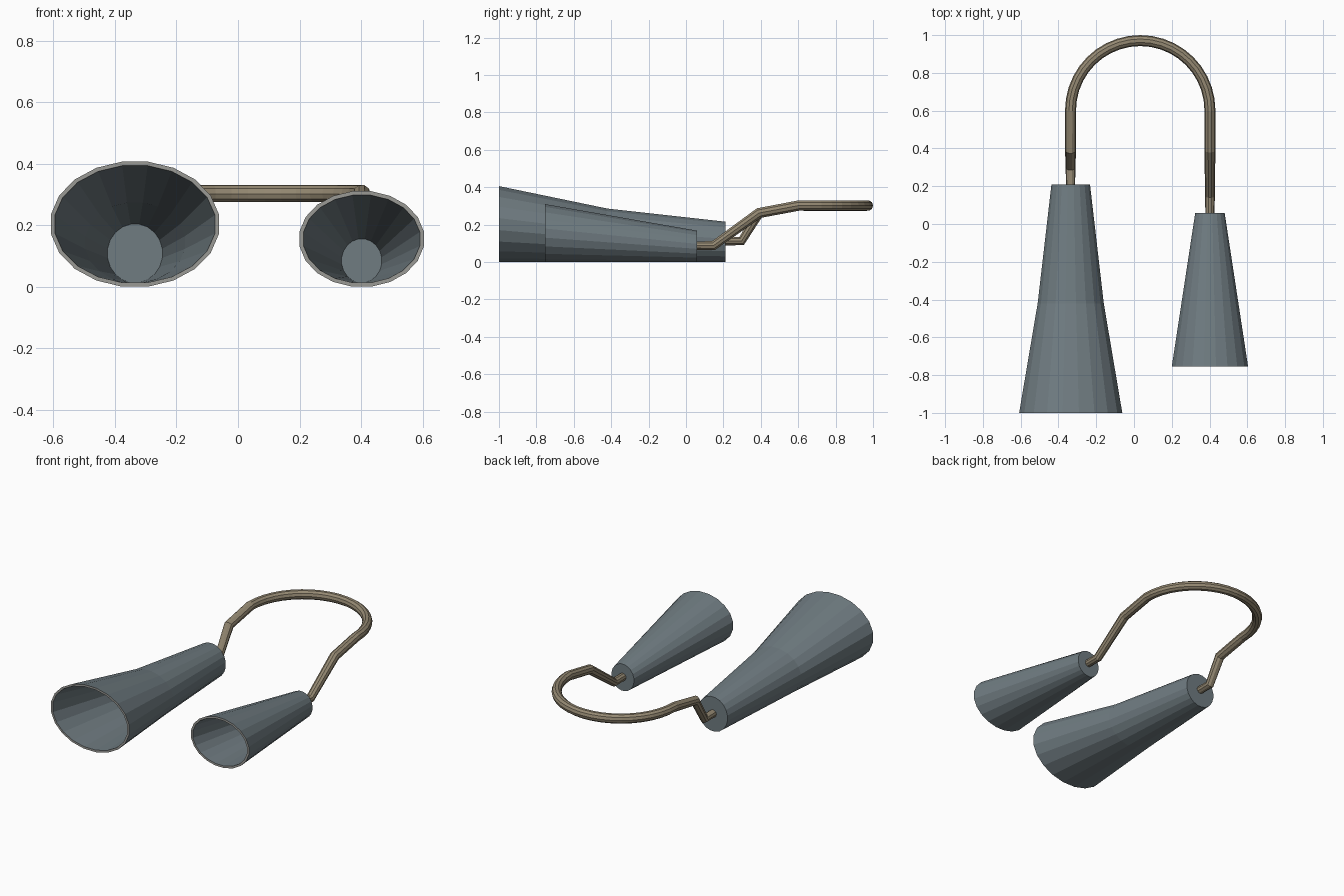
import bpy, bmesh, math

if "Cube" in bpy.data.objects:
    bpy.data.objects.remove(bpy.data.objects["Cube"])

def material(name, rgb):
    m = bpy.data.materials.new(name)
    m.diffuse_color = (*rgb, 1)
    m.use_nodes = True
    m.node_tree.nodes["Principled BSDF"].inputs["Base Color"].default_value = m.diffuse_color
    return m

STEEL = material("painted_steel", (0.16, 0.20, 0.22))
RIM = material("bare_rim", (0.32, 0.32, 0.30))
BRASS = material("handle_metal", (0.30, 0.25, 0.17))
SIDES = 20
WALL = 0.013

def ring(bm, x, y, rx, rz, inset=0.0):
    # oval section resting on z = 0, flats at top, bottom and sides
    k = 1 / math.cos(math.pi / SIDES)
    angles = [(i + 0.5) * 2 * math.pi / SIDES for i in range(SIDES)]
    return [bm.verts.new((x + (rx - inset) * k * math.cos(a), y,
                          rz + (rz - inset) * k * math.sin(a))) for a in angles]

def bell(name, x, sections):
    # sections: (y, half width, half height) from mouth to closed end
    bm = bmesh.new()
    outer = [ring(bm, x, y, rx, rz) for y, rx, rz in sections]
    inner = [ring(bm, x, y - (WALL if i == len(sections) - 1 else 0), rx, rz, WALL)
             for i, (y, rx, rz) in enumerate(sections)]
    loops = inner[::-1] + outer
    for n, (a, b) in enumerate(zip(loops, loops[1:])):
        for i in range(SIDES):
            j = (i + 1) % SIDES
            f = bm.faces.new((a[i], a[j], b[j], b[i]))
            f.material_index = 1 if n == len(inner) - 1 else 0
    bm.faces.new(inner[-1])
    bm.faces.new(outer[-1])
    bmesh.ops.recalc_face_normals(bm, faces=bm.faces)
    me = bpy.data.meshes.new(name)
    bm.to_mesh(me)
    bm.free()
    me.materials.append(STEEL)
    me.materials.append(RIM)
    bpy.context.collection.objects.link(bpy.data.objects.new(name, me))

# Bells
bell("large_bell", -0.335, [(-1.0, 0.273, 0.203), (-0.42, 0.175, 0.143), (0.21, 0.102, 0.108)])
bell("small_bell", 0.402, [(-0.755, 0.202, 0.155), (0.058, 0.078, 0.084)])

# Handle: cranked legs joined by a half-circle bow (x, y, z, radius)
cx, cy, r, z, t = 0.033, 0.602, 0.369, 0.302, 0.029
path = [(cx - r, 0.20, 0.112, 0.024), (cx - r, 0.297, 0.112, 0.026), (cx - r, 0.39, 0.262, t)]
path += [(cx - r * math.cos(a), cy + r * math.sin(a), z, t)
         for a in (i * math.pi / 20 for i in range(21))]
path += [(cx + r, 0.39, 0.262, t), (cx + r, 0.147, 0.088, 0.026), (cx + r, 0.05, 0.088, 0.024)]

cu = bpy.data.curves.new("handle", "CURVE")
cu.dimensions = "3D"
cu.bevel_depth = 1.0
cu.bevel_resolution = 3
cu.use_fill_caps = True
sp = cu.splines.new("POLY")
sp.points.add(len(path) - 1)
for p, (x, y, zz, rad) in zip(sp.points, path):
    p.co = (x, y, zz, 1)
    p.radius = rad
sp.use_smooth = False
cu.materials.append(BRASS)
handle = bpy.data.objects.new("handle", cu)
bpy.context.collection.objects.link(handle)
bpy.context.view_layer.objects.active = handle
handle.select_set(True)
bpy.ops.object.convert(target="MESH")
